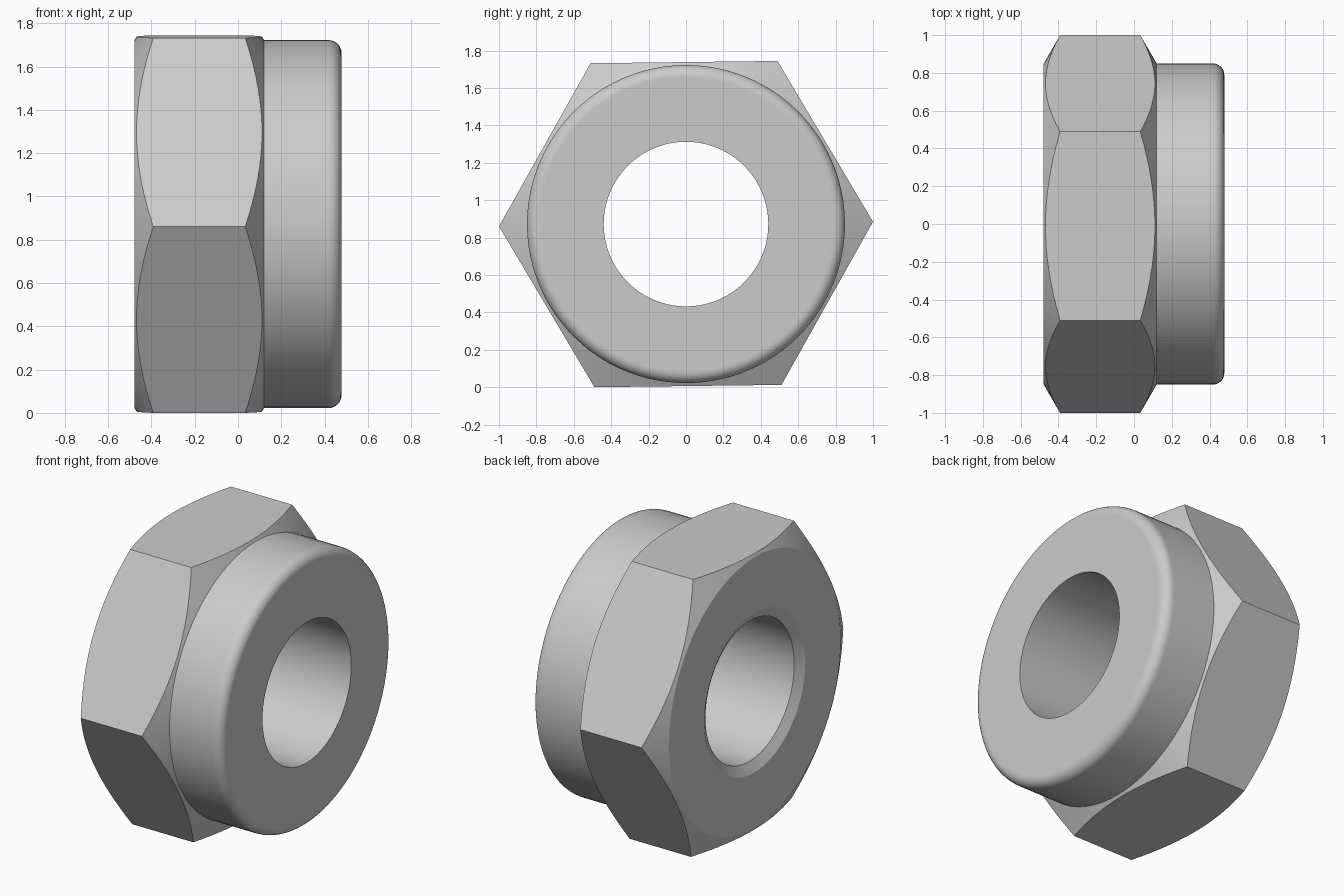
import bpy, bmesh, math

if "Cube" in bpy.data.objects:
    bpy.data.objects.remove(bpy.data.objects["Cube"], do_unlink=True)

SEGMENTS = 96                 # multiple of six, so hexagon corners land on vertices
TILT = math.radians(0.7)      # slight turn of the hexagon about its axis
CENTRE_Z = math.sin(math.radians(60) + TILT)
LEFT, SHOULDER, END = -0.478, 0.12, 0.478
COLLAR, BORE, FILLET = 0.85, 0.44, 0.06
SLOPE = math.tan(math.radians(30))


def hex_radius(angle):
    """Distance from axis to hexagon outline."""
    off = angle % math.radians(60) - math.radians(30)
    return math.cos(math.radians(30)) / math.cos(off)


def circle(x, r):
    return lambda angle: (x, r)


def hex_edge(x, inward):
    """Curved line where the conical chamfer meets the hexagon flats."""
    def point(angle):
        r = hex_radius(angle)
        return x + inward * (r - COLLAR) * SLOPE, r
    return point


# Section from the bore's chamfered mouth, around the outside, to the far mouth
rings = [
    circle(LEFT + 0.035, BORE),
    circle(LEFT, 0.5),
    circle(LEFT, COLLAR),
    hex_edge(LEFT, 1),
    hex_edge(SHOULDER, -1),
    circle(SHOULDER, COLLAR),
    circle(END - FILLET - 0.01, COLLAR),
]
for i in range(9):
    a = math.radians(90) * i / 8
    rings.append(circle(END - FILLET + FILLET * math.sin(a),
                        COLLAR - FILLET + FILLET * math.cos(a)))
rings += [circle(END, COLLAR - FILLET - 0.01), circle(END, BORE)]

# Sweep the section around the x axis
bm = bmesh.new()
loops = []
for ring in rings:
    loop = []
    for s in range(SEGMENTS):
        angle = math.tau * s / SEGMENTS
        x, r = ring(angle)
        loop.append(bm.verts.new((x, r * math.cos(angle + TILT),
                                  CENTRE_Z + r * math.sin(angle + TILT))))
    loops.append(loop)
for a, b in zip(loops, loops[1:] + loops[:1]):
    for s in range(SEGMENTS):
        t = (s + 1) % SEGMENTS
        bm.faces.new((a[s], a[t], b[t], b[s]))
bmesh.ops.recalc_face_normals(bm, faces=bm.faces)

mesh = bpy.data.meshes.new("collared_hex_nut")
bm.to_mesh(mesh)
bm.free()
nut = bpy.data.objects.new("collared_hex_nut", mesh)
bpy.context.collection.objects.link(nut)

# Plain grey metal
grey = bpy.data.materials.new("plain_grey")
grey.use_nodes = True
colour = (0.6, 0.6, 0.6, 1)
grey.diffuse_color = colour
grey.node_tree.nodes["Principled BSDF"].inputs["Base Color"].default_value = colour
mesh.materials.append(grey)

bpy.ops.object.select_all(action="DESELECT")
nut.select_set(True)
bpy.context.view_layer.objects.active = nut
bpy.ops.object.shade_smooth_by_angle(angle=math.radians(25))
